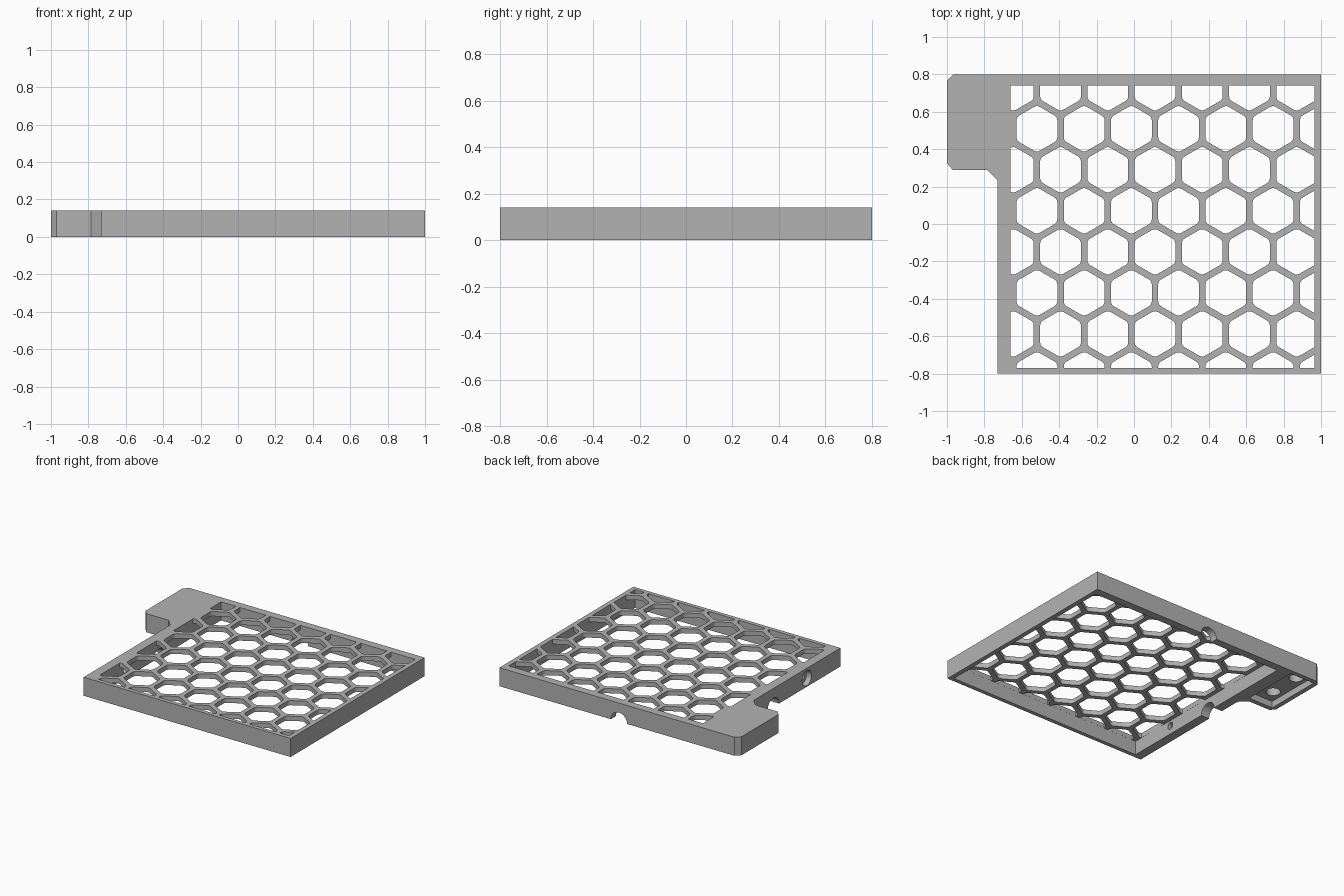
import bpy, bmesh, math
from mathutils import Matrix

if "Cube" in bpy.data.objects:
    bpy.data.objects.remove(bpy.data.objects["Cube"])

H = 0.14                                            # overall height
X0, X1, Y0, Y1 = -0.66, 0.965, -0.77, 0.74          # inside of the frame

grey = bpy.data.materials.new("plain grey")
grey.diffuse_color = (0.45, 0.45, 0.45, 1)
grey.use_nodes = True
grey.node_tree.nodes["Principled BSDF"].inputs["Base Color"].default_value = grey.diffuse_color


def prism(bm, pts, z0, z1):
    """Closed prism over a counter-clockwise outline."""
    lo = [bm.verts.new((x, y, z0)) for x, y in pts]
    hi = [bm.verts.new((x, y, z1)) for x, y in pts]
    bm.faces.new(lo[::-1])
    bm.faces.new(hi)
    n = len(pts)
    for i in range(n):
        j = (i + 1) % n
        bm.faces.new((lo[i], lo[j], hi[j], hi[i]))


def rect(x0, x1, y0, y1):
    return [(x0, y0), (x1, y0), (x1, y1), (x0, y1)]


def cylinder(bm, center, r, depth, axis="Z"):
    rot = {"X": Matrix.Rotation(math.pi / 2, 4, "Y"),
           "Y": Matrix.Rotation(math.pi / 2, 4, "X"), "Z": Matrix()}[axis]
    bmesh.ops.create_cone(bm, cap_ends=True, segments=32, radius1=r, radius2=r,
                          depth=depth, matrix=Matrix.Translation(center) @ rot)


def make(name, bm):
    bmesh.ops.recalc_face_normals(bm, faces=bm.faces[:])
    me = bpy.data.meshes.new(name)
    bm.to_mesh(me)
    bm.free()
    me.materials.append(grey)
    ob = bpy.data.objects.new(name, me)
    bpy.context.collection.objects.link(ob)
    return ob


def cut(ob, bm):
    """Subtract the solids in bm from ob."""
    tool = make("cutter", bm)
    tool.hide_render = True
    mod = ob.modifiers.new("cut", "BOOLEAN")
    mod.operation, mod.solver, mod.object = "DIFFERENCE", "EXACT", tool
    bpy.context.view_layer.objects.active = ob
    bpy.ops.object.modifier_apply(modifier=mod.name)
    bpy.data.objects.remove(tool)


def clip(pts, axis, limit, sign):
    """Keep the side of an outline where sign * coordinate < sign * limit."""
    out = []
    for i, b in enumerate(pts):
        a = pts[i - 1]
        da, db = sign * (a[axis] - limit), sign * (b[axis] - limit)
        if (da < 0) != (db < 0):
            t = da / (da - db)
            out.append((a[0] + t * (b[0] - a[0]), a[1] + t * (b[1] - a[1])))
        if db < 0:
            out.append(b)
    return out


def rounded_hex(cx, cy, flat, r):
    """Upright hexagon with rounded corners; flat is half the width."""
    R = (flat - r) / math.cos(math.pi / 6)
    pts = []
    for k in range(6):
        a = math.radians(30 + 60 * k)
        for d in (-30, -10, 10, 30):
            b = a + math.radians(d)
            pts.append((cx + R * math.cos(a) + r * math.cos(b),
                        cy + R * math.sin(a) + r * math.sin(b)))
    return pts


# Frame block with the side tab
bm = bmesh.new()
prism(bm, [(-0.73, -0.8), (1, -0.8), (1, 0.8), (-0.965, 0.8), (-1, 0.765),
           (-1, 0.325), (-0.97, 0.29), (-0.785, 0.29), (-0.73, 0.235)], 0, H)
frame = make("honeycomb_cover", bm)

# Hollow underside and the tab pocket
bm = bmesh.new()
prism(bm, rect(X0, X1, Y0, Y1), -0.1, 0.105)
prism(bm, rect(-0.965, -0.76, 0.325, 0.765), -0.1, 0.05)
cut(frame, bm)

# Honeycomb openings, trimmed to the inside of the frame
bm = bmesh.new()
pitch, e = 0.2525, 0.0005
for row in range(-1, 7):
    for col in range(-1, 8):
        cx = -0.519 + pitch * (col + 0.5 * (row % 2))
        pts = rounded_hex(cx, 0.509 - row * 0.2193, 0.109, 0.03)
        for axis, limit, sign in ((0, X0 + e, -1), (0, X1 - e, 1),
                                  (1, Y0 + e, -1), (1, Y1 - e, 1)):
            pts = clip(pts, axis, limit, sign)
        area = 0.5 * sum(pts[i - 1][0] * p[1] - p[0] * pts[i - 1][1]
                         for i, p in enumerate(pts))
        if area > 0.0005:
            prism(bm, pts, 0.08, 0.2)
cut(frame, bm)

# Cable notches in the back and left walls
bm = bmesh.new()
cylinder(bm, (0, 0.78, 0), 0.068, 0.2, "Y")
cylinder(bm, (-0.70, 0, 0), 0.068, 0.2, "X")
# Blind magnet holes in the tab pocket
for y in (0.43, 0.675):
    cylinder(bm, (-0.885, y, 0.06), 0.05, 0.1)
cut(frame, bm)

# Screw hole and its wider outer recess
for x, r, depth in ((-0.70, 0.026, 0.2), (-0.74, 0.056, 0.1)):
    bm = bmesh.new()
    cylinder(bm, (x, -0.4, 0.065), r, depth, "X")
    cut(frame, bm)

bpy.ops.object.select_all(action="DESELECT")
frame.select_set(True)
bpy.context.view_layer.objects.active = frame
bpy.ops.object.shade_smooth_by_angle(angle=math.radians(25))
